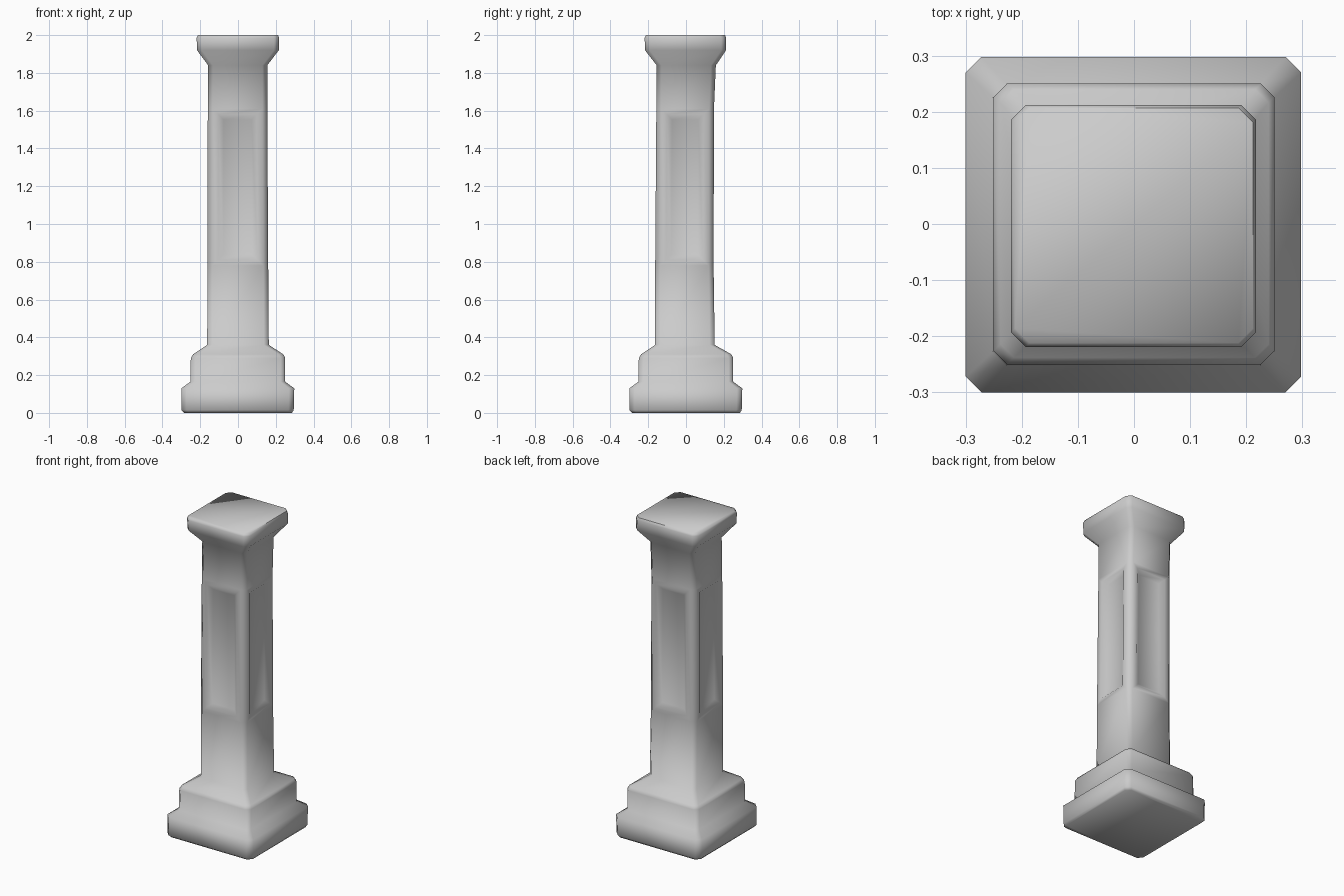
import bpy, bmesh

if "Cube" in bpy.data.objects:
    bpy.data.objects.remove(bpy.data.objects["Cube"])

# Horizontal sections of the pillar: z, x_min, x_max, y_min, y_max, corner chamfer
SECTIONS = [
    (0.00, -.285, .285, -.285, .285, .025),
    (0.015, -.30, .295, -.30, .295, .028),
    (0.13, -.30, .298, -.30, .298, .028),
    (0.165, -.252, .25, -.252, .25, .024),
    (0.29, -.25, .25, -.25, .25, .024),
    (0.31, -.238, .24, -.238, .24, .024),
    (0.36, -.163, .163, -.163, .152, .026),
    (0.78, -.162, .160, -.163, .146, .026),
    (1.61, -.160, .155, -.157, .148, .026),
    (1.84, -.158, .155, -.155, .158, .026),
    (1.92, -.217, .216, -.217, .212, .026),
    (1.985, -.219, .217, -.219, .212, .026),
    (2.00, -.212, .212, -.212, .207, .026),
]
PANEL_ROW = 7  # shaft segment that carries the sunken panels

bm = bmesh.new()


def ring(z, x0, x1, y0, y1, c):
    pts = [(x0 + c, y0), (x1 - c, y0), (x1, y0 + c), (x1, y1 - c),
           (x1 - c, y1), (x0 + c, y1), (x0, y1 - c), (x0, y0 + c)]
    return [bm.verts.new((x, y, z)) for x, y in pts]


# Stepped base, shaft and flared capital as one chamfered square loft
rings = [ring(*s) for s in SECTIONS]
panels = []
for row, (lo, hi) in enumerate(zip(rings, rings[1:])):
    for i in range(8):
        j = (i + 1) % 8
        face = bm.faces.new((lo[i], lo[j], hi[j], hi[i]))
        if row == PANEL_ROW and i % 2 == 0:
            panels.append(face)
bm.faces.new(rings[0][::-1])
bm.faces.new(rings[-1])
bm.normal_update()

# Shallow worn panels on all four sides of the shaft
bmesh.ops.inset_individual(bm, faces=panels, thickness=.03, use_even_offset=True)
bmesh.ops.inset_individual(bm, faces=panels, thickness=.028, depth=-.02,
                           use_even_offset=True)
bmesh.ops.recalc_face_normals(bm, faces=bm.faces)

mesh = bpy.data.meshes.new("pillar")
bm.to_mesh(mesh)
bm.free()
pillar = bpy.data.objects.new("pillar", mesh)
bpy.context.collection.objects.link(pillar)
bpy.context.view_layer.objects.active = pillar
pillar.select_set(True)
bpy.ops.object.shade_smooth_by_angle(angle=1.1)
